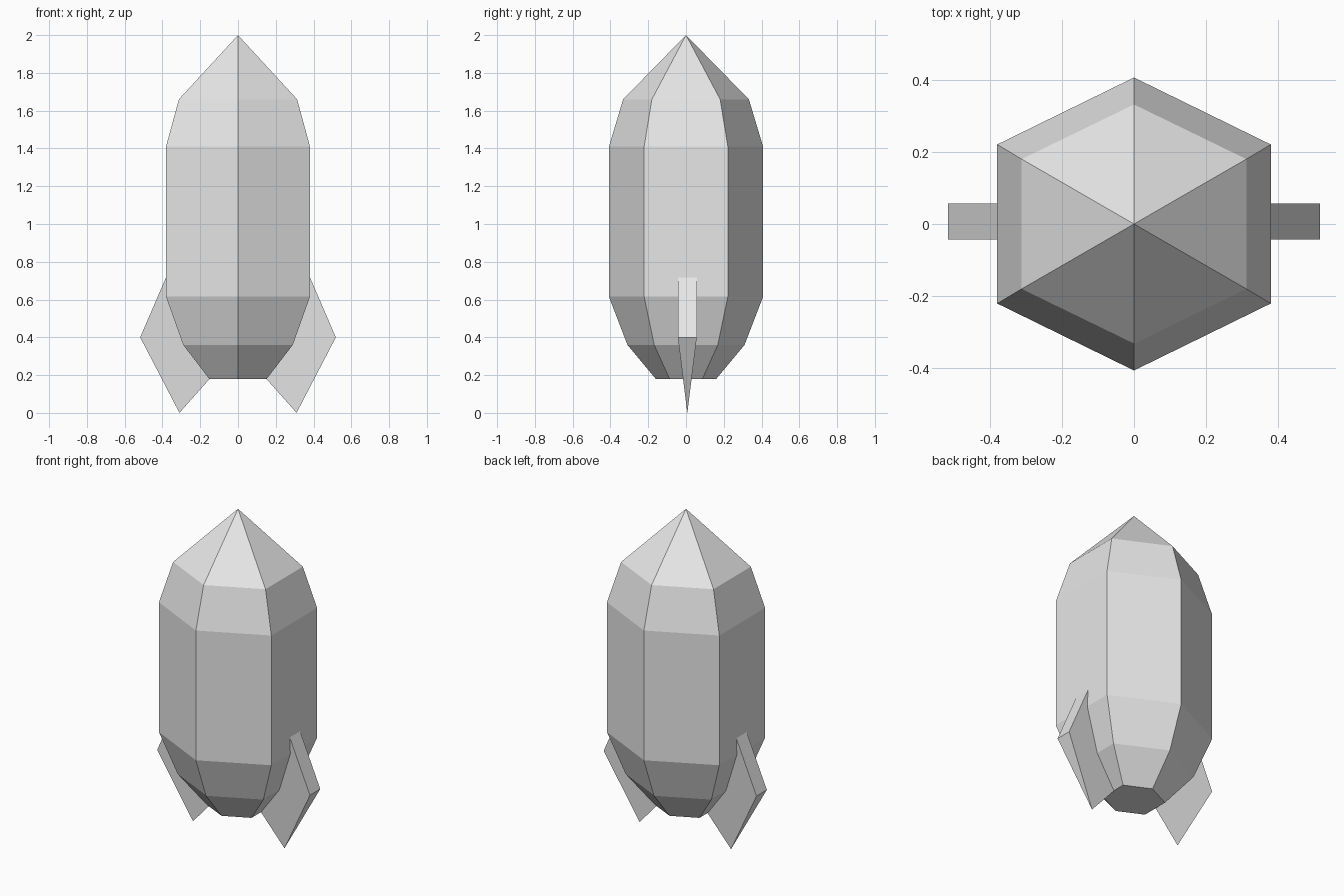
import bpy
import bmesh

cube = bpy.data.objects.get("Cube")
if cube:
    bpy.data.objects.remove(cube, do_unlink=True)

# One plain grey for the whole model
grey = bpy.data.materials.new("light_grey")
grey.use_nodes = True
grey.diffuse_color = (0.8, 0.8, 0.8, 1)
grey.node_tree.nodes["Principled BSDF"].inputs["Base Color"].default_value = (0.8, 0.8, 0.8, 1)


def finish(bm, name):
    bmesh.ops.recalc_face_normals(bm, faces=bm.faces)
    mesh = bpy.data.meshes.new(name)
    bm.to_mesh(mesh)
    bm.free()
    mesh.materials.append(grey)
    obj = bpy.data.objects.new(name, mesh)
    bpy.context.collection.objects.link(obj)
    return obj


# Six-sided hull: (z, half width, half depth) rings rising to a pointed nose
profile = [(0.18, 0.152, 0.16), (0.36, 0.29, 0.31), (0.615, 0.381, 0.408),
           (1.41, 0.381, 0.408), (1.66, 0.313, 0.333)]
bm = bmesh.new()
rings = []
for z, w, d in profile:
    corner = d * 0.543
    points = [(0, -d), (w, -corner), (w, corner), (0, d), (-w, corner), (-w, -corner)]
    rings.append([bm.verts.new((x, y, z)) for x, y in points])
tip = bm.verts.new((0, 0, 2))
bm.faces.new(rings[0])
for i in range(6):
    j = (i + 1) % 6
    for low, high in zip(rings, rings[1:]):
        bm.faces.new((low[i], low[j], high[j], high[i]))
    bm.faces.new((rings[-1][i], rings[-1][j], tip))
finish(bm, "hull")


# Fins: a thick outer edge tapering to a knife edge below
def add_fin(name, side):
    bm = bmesh.new()

    def vert(x, y, z):
        return bm.verts.new((side * x, y, z))

    front = [vert(0.38, -0.043, 0.72), vert(0.518, -0.043, 0.4)]
    back = [vert(0.38, 0.057, 0.72), vert(0.518, 0.057, 0.4)]
    foot = vert(0.31, 0.007, 0)
    inner = vert(0.15, 0.007, 0.18)
    bm.faces.new((front[0], front[1], back[1], back[0]))
    bm.faces.new((front[1], foot, back[1]))
    bm.faces.new((front[0], inner, back[0]))
    for pair in (front, back):
        bm.faces.new((pair[0], pair[1], foot, inner))
    finish(bm, name)


add_fin("left_fin", 1)
add_fin("right_fin", -1)
